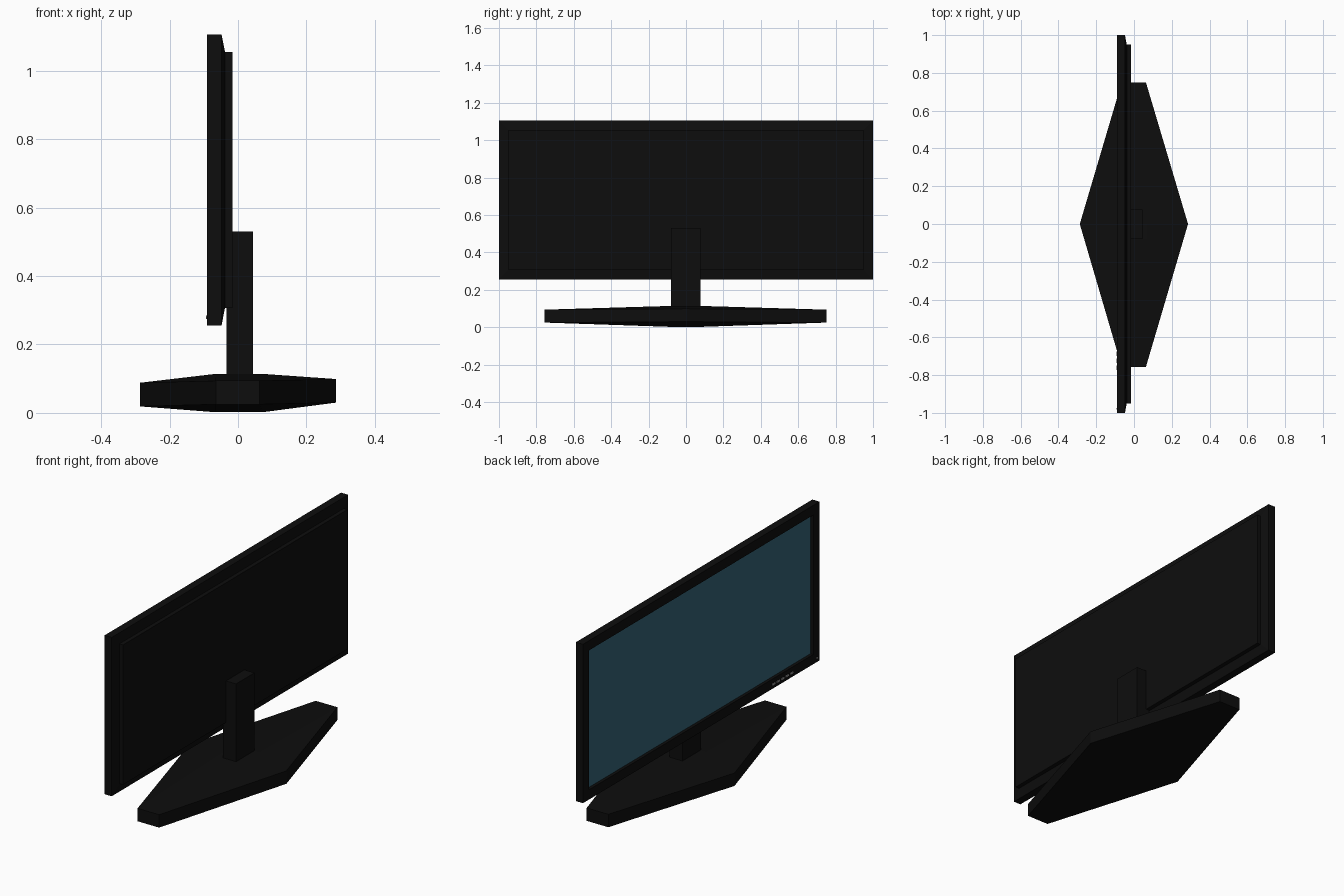
import bpy, bmesh

if "Cube" in bpy.data.objects:
    bpy.data.objects.remove(bpy.data.objects["Cube"])


def material(name, color):
    m = bpy.data.materials.new(name)
    m.diffuse_color = (*color, 1)
    m.use_nodes = True
    m.node_tree.nodes["Principled BSDF"].inputs["Base Color"].default_value = m.diffuse_color
    return m


BLACK = material("black_plastic", (0.004, 0.004, 0.004))
BLUE = material("screen_blue", (0.035, 0.125, 0.18))
GREY = material("button_grey", (0.3, 0.3, 0.3))


def loft(name, rings, mat, cap_start=True):
    """Skin a series of closed point loops and cap the ends."""
    bm = bmesh.new()
    loops = [[bm.verts.new(p) for p in ring] for ring in rings]
    for a, b in zip(loops, loops[1:]):
        for i in range(len(a)):
            j = (i + 1) % len(a)
            bm.faces.new((a[i], a[j], b[j], b[i]))
    if cap_start:
        bm.faces.new(loops[0][::-1])
    bm.faces.new(loops[-1])
    if cap_start:
        bmesh.ops.recalc_face_normals(bm, faces=bm.faces)
    me = bpy.data.meshes.new(name)
    bm.to_mesh(me)
    bm.free()
    me.materials.append(mat)
    ob = bpy.data.objects.new(name, me)
    bpy.context.collection.objects.link(ob)
    return ob


def panel_ring(x, inset):
    y, lo, hi = 1 - inset, 0.256 + inset, 1.106 - inset
    return [(x, -y, lo), (x, y, lo), (x, y, hi), (x, -y, hi)]


def box(name, x, y, z, mat):
    rings = [[(x[0], y[0], h), (x[1], y[0], h), (x[1], y[1], h), (x[0], y[1], h)] for h in z]
    return loft(name, rings, mat)


# Housing: recessed front opening, bezel, chamfered back and rear cover
loft("monitor_housing", [panel_ring(x, i) for x, i in (
    (-0.072, 0.052), (-0.09, 0.052), (-0.09, 0), (-0.048, 0),
    (-0.038, 0.051), (-0.016, 0.051))], BLACK, cap_start=True)

# Display surface just in front of the recess floor
box("screen", (-0.0735, -0.072), (-0.948, 0.948), (0.308, 1.054), BLUE)

# Control buttons and power light along the lower bezel
for k in range(5):
    y = -0.61 - k * 0.038
    box(f"button_{k + 1}", (-0.0935, -0.088), (y - 0.012, y + 0.012), (0.275, 0.284), GREY)
box("power_light", (-0.0925, -0.088), (-0.983, -0.975), (0.274, 0.282), GREY)

# Neck
box("stand_neck", (-0.033, 0.044), (-0.079, 0.077), (0.10, 0.53), BLACK)

# Base: long hexagon slab, swelling to a flat area at the centre
outline = [(-0.287, 0, -0.006), (-0.065, -0.757, 0), (0.063, -0.757, 0),
           (0.286, 0, 0.005), (0.063, 0.75, 0), (-0.065, 0.75, 0)]
inner = [(-0.066, 0), (-0.066, -0.079), (0.072, -0.079),
         (0.072, 0), (0.072, 0.077), (-0.066, 0.077)]
loft("stand_base", [
    [(x, y, 0.002) for x, y in inner],
    [(x, y, 0.025 + t) for x, y, t in outline],
    [(x, y, 0.094 + t) for x, y, t in outline],
    [(x, y, 0.114) for x, y in inner]], BLACK)
